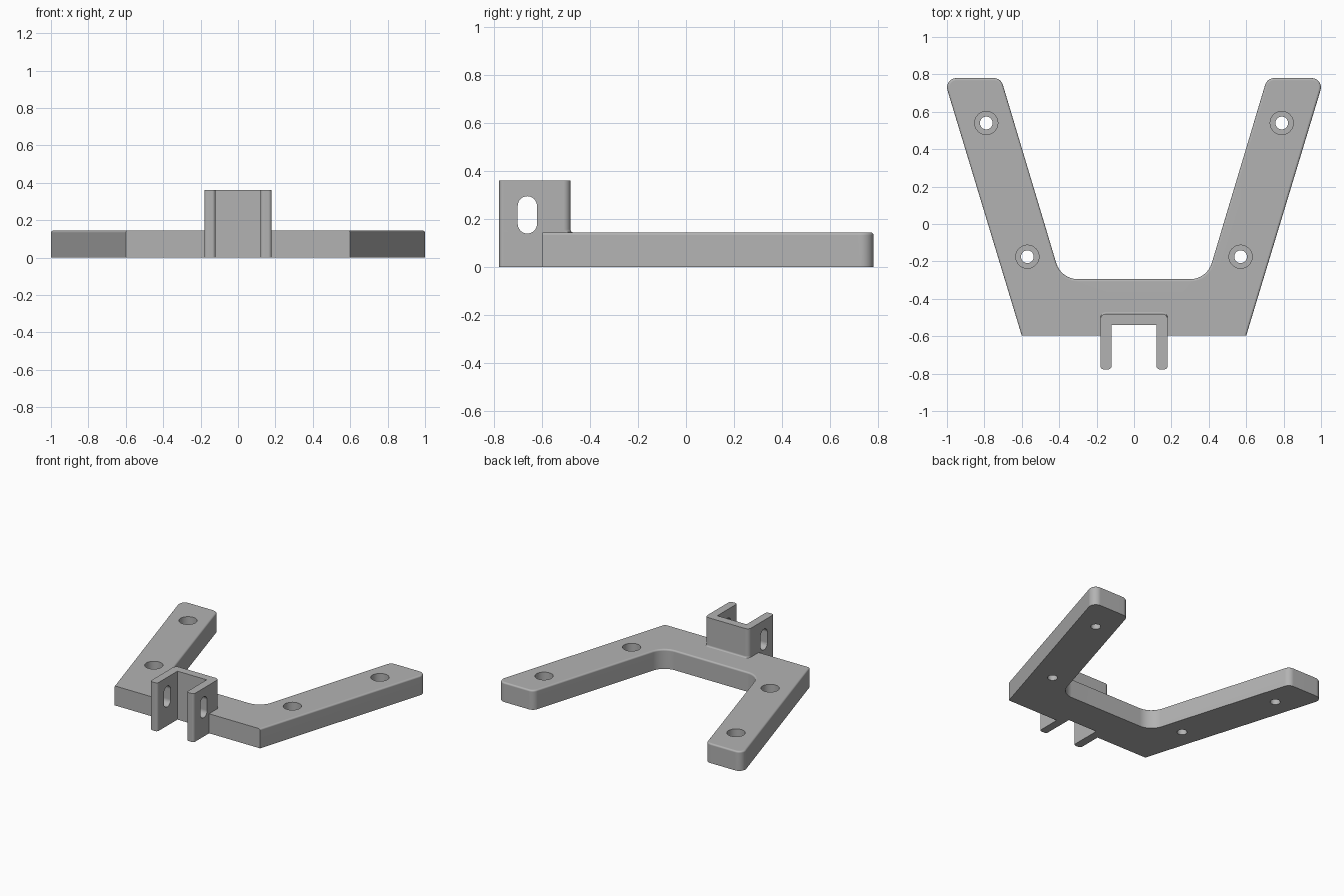
import bpy, bmesh, math
from mathutils import Vector

if "Cube" in bpy.data.objects:
    bpy.data.objects.remove(bpy.data.objects["Cube"])

# Single plain grey finish
grey = bpy.data.materials.new("plain_grey")
grey.use_nodes = True
colour = (0.45, 0.45, 0.45, 1)
grey.diffuse_color = colour
grey.node_tree.nodes["Principled BSDF"].inputs["Base Color"].default_value = colour


def rounded(corners, steps=8):
    """Outline with each (x, y, radius) corner rounded to an arc."""
    out = []
    for i, (x, y, r) in enumerate(corners):
        p = Vector((x, y))
        a = (Vector(corners[i - 1][:2]) - p).normalized()
        b = (Vector(corners[(i + 1) % len(corners)][:2]) - p).normalized()
        if r == 0:
            out.append(p)
            continue
        half = a.angle(b) / 2
        centre = p + (a + b).normalized() * r / math.sin(half)
        start = p + a * r / math.tan(half) - centre
        end = p + b * r / math.tan(half) - centre
        sweep = start.angle(end)
        for k in range(steps + 1):
            t = k / steps
            out.append(centre + (start * math.sin((1 - t) * sweep)
                                 + end * math.sin(t * sweep)) / math.sin(sweep))
    return out


def loft(name, layers):
    """Solid through stacked (z, outline) layers with equal point counts."""
    bm = bmesh.new()
    rings = [[bm.verts.new((p[0], p[1], z)) for p in pts] for z, pts in layers]
    for lo, hi in zip(rings, rings[1:]):
        for i in range(len(lo)):
            j = (i + 1) % len(lo)
            bm.faces.new((lo[i], lo[j], hi[j], hi[i]))
    bm.faces.new(rings[0])
    bm.faces.new(rings[-1])
    bmesh.ops.recalc_face_normals(bm, faces=bm.faces)
    mesh = bpy.data.meshes.new(name)
    bm.to_mesh(mesh)
    bm.free()
    mesh.materials.append(grey)
    ob = bpy.data.objects.new(name, mesh)
    bpy.context.collection.objects.link(ob)
    return ob


def combine(target, tool, operation):
    """Apply a boolean and discard the tool."""
    bpy.context.view_layer.objects.active = target
    mod = target.modifiers.new("combine", "BOOLEAN")
    mod.operation, mod.object, mod.solver = operation, tool, "EXACT"
    bpy.ops.object.modifier_apply(modifier=mod.name)
    bpy.data.objects.remove(tool)


def circle(x, y, r, n=32):
    return [(x + r * math.cos(2 * math.pi * k / n),
             y + r * math.sin(2 * math.pi * k / n)) for k in range(n)]


TOP, BACK, FRONT, INNER = 0.145, 0.78, -0.597, -0.295
EDGE = 0.012


def plate_outline(d):
    """Splayed U shape, inset by d everywhere but along the front."""
    s = d * 1.044
    right = [(0.6 - s, FRONT, 0),
             (1.017 - s * 1.4, BACK - d, 0.05 - d),
             (0.712 + s * 0.75, BACK - d, 0.05 - d),
             (0.39 + s * 0.75, INNER - d, 0.12 + d)]
    return rounded(right + [(-x, y, r) for x, y, r in reversed(right)])


# Plate with a softly rounded top edge
layers = [(0, plate_outline(0))]
for k in range(5):
    a = k * math.pi / 8
    layers.append((TOP - EDGE + EDGE * math.sin(a),
                   plate_outline(EDGE * (1 - math.cos(a)))))
bracket = loft("mounting_bracket", layers)

# Opening in the plate for the clevis
combine(bracket, loft("opening_cutter", [
    (z, [(-0.15, -0.9), (0.15, -0.9), (0.15, -0.51), (-0.15, -0.51)])
    for z in (-0.1, 0.3)]), "DIFFERENCE")


def clevis_outline(flare):
    """U shaped channel open to the front, its back pushed out by flare."""
    right = [(0.12, -0.54, 0), (0.12, -0.777, 0.018),
             (0.18, -0.777, 0.018), (0.18, -0.48 + flare, 0.03)]
    return rounded(right + [(-x, y, r) for x, y, r in reversed(right)])


# Clevis with a small fillet where its back meets the plate
layers = [(0, clevis_outline(EDGE * 0.8))]
for k in range(5):
    a = k * math.pi / 8
    layers.append((TOP + EDGE * (1 - math.cos(a)),
                   clevis_outline(EDGE * 0.8 * (1 - math.sin(a)))))
layers.append((0.36, clevis_outline(0)))
combine(bracket, loft("clevis", layers), "UNION")

# Upright slots through both clevis arms
slot = rounded([(-0.70, 0.14, 0.0399), (-0.62, 0.14, 0.0399),
                (-0.62, 0.295, 0.0399), (-0.70, 0.295, 0.0399)])
cutter = loft("slot_cutter", [(x, slot) for x in (-0.3, 0.3)])
for v in cutter.data.vertices:
    v.co = (v.co.z, v.co.x, v.co.y)
combine(bracket, cutter, "DIFFERENCE")

# Counterbored screw holes
for side in (-1, 1):
    for x, y in ((0.79, 0.54), (0.57, -0.175)):
        bore = [(-0.1, 0.034), (0.08, 0.034), (0.08, 0.062), (0.3, 0.062)]
        combine(bracket, loft("screw_cutter", [
            (z, circle(side * x, y, r)) for z, r in bore]), "DIFFERENCE")

# Smooth rounds, crisp corners and flat faces
bpy.ops.object.select_all(action="DESELECT")
bracket.select_set(True)
bpy.context.view_layer.objects.active = bracket
bpy.ops.object.shade_smooth_by_angle(angle=math.radians(30))
weighted = bracket.modifiers.new("flat_face_normals", "WEIGHTED_NORMAL")
weighted.keep_sharp = True
